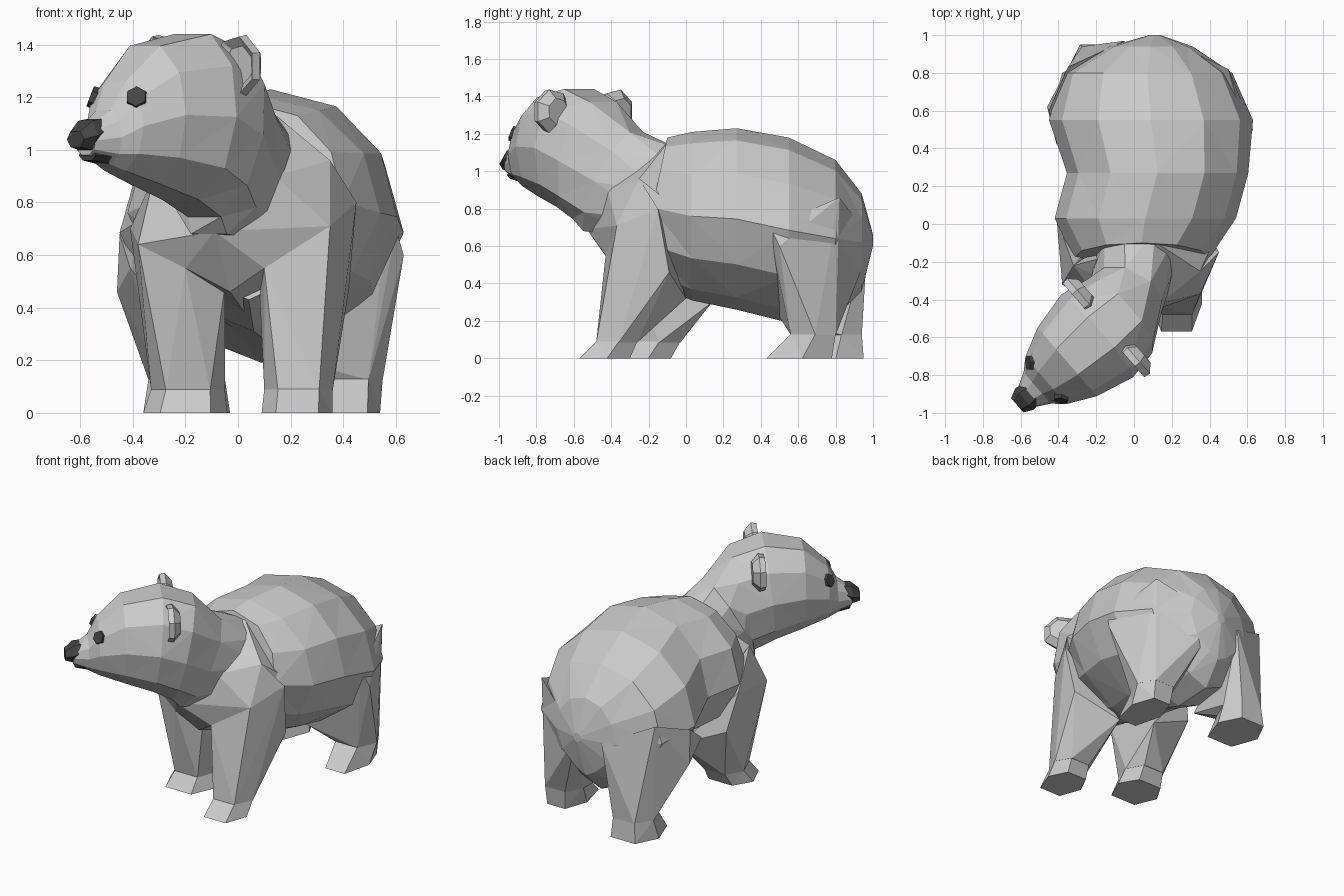
import bpy, bmesh
from math import sin, cos, pi, radians, copysign
from mathutils import Vector

if "Cube" in bpy.data.objects:
    bpy.data.objects.remove(bpy.data.objects["Cube"])

YAW = radians(49)                                  # head is turned to the side
FWD = Vector((-sin(YAW), -cos(YAW), 0))
SIDE = Vector((cos(YAW), -sin(YAW), 0))
HEAD = Vector((-0.135, -0.54, 0))                  # point midway between the ears

dark = bpy.data.materials.new("dark")
dark.diffuse_color = (0.06, 0.06, 0.06, 1)
dark.use_nodes = True
dark.node_tree.nodes["Principled BSDF"].inputs["Base Color"].default_value = dark.diffuse_color


def finish(name, bm, mat=None):
    bmesh.ops.recalc_face_normals(bm, faces=bm.faces)
    me = bpy.data.meshes.new(name)
    bm.to_mesh(me)
    bm.free()
    ob = bpy.data.objects.new(name, me)
    bpy.context.collection.objects.link(ob)
    if mat:
        me.materials.append(mat)
    return ob


def loft(name, rings, mat=None):
    """Skin a list of vertex rings, cap both ends, split into flat triangles."""
    bm = bmesh.new()
    rows = [[bm.verts.new(p) for p in r] for r in rings]
    n = len(rows[0])
    for a, b in zip(rows, rows[1:]):
        for i in range(n):
            j = (i + 1) % n
            bm.faces.new((a[i], a[j], b[j], b[i]))
    bm.faces.new(rows[0])
    bm.faces.new(rows[-1])
    bmesh.ops.triangulate(bm, faces=[f for f in bm.faces if len(f.verts) == 4],
                          quad_method='SHORT_EDGE')
    return finish(name, bm, mat)


def hull(name, points):
    """Convex block around a few corner points."""
    bm = bmesh.new()
    for p in points:
        bm.verts.new(p)
    res = bmesh.ops.convex_hull(bm, input=bm.verts)
    junk = {v for v in res["geom_interior"] + res["geom_unused"]
            if isinstance(v, bmesh.types.BMVert)}
    bmesh.ops.delete(bm, geom=list(junk), context='VERTS')
    return finish(name, bm)


def upright(cx, cy, yaw, hw, z0, z1, lean=0, n=10, e=0.85, e_low=0.85):
    """Rounded cross-section turned by yaw; lean pushes its bottom forward."""
    s = Vector((cos(yaw), -sin(yaw), 0))
    f = Vector((-sin(yaw), -cos(yaw), 0))
    top = sin(2 * pi * round(n / 4 - 0.01) / n)
    pts = []
    for i in range(n):
        c, t = cos(2 * pi * i / n), sin(2 * pi * i / n) / top
        c = copysign(abs(c) ** (e if t > -0.01 else e_low), c)
        mid = Vector((cx, cy, (z0 + z1) / 2 + t * (z1 - z0) / 2))
        pts.append(mid + s * c * hw - f * t * lean)
    return pts


def head_ring(f, hw, z0, z1, lean=0, n=10):
    p = HEAD + FWD * f
    return upright(p.x, p.y, YAW, hw, z0, z1, lean, n)


def flat_ring(z, x0, x1, y0, y1):
    """Horizontal six-sided leg section filling a box."""
    cx, cy, w, d = (x0 + x1) / 2, (y0 + y1) / 2, (x1 - x0) / 2, (y1 - y0) / 2
    return [(cx + w * a, cy + d * b, z) for a, b in
            ((1, 0.1), (0.55, 1), (-0.55, 1), (-1, 0.1), (-0.6, -1), (0.6, -1))]


# Body: sections from shoulders to rump
body = loft("bear_body", [
    upright(cx, y, 0, hw, z0, z1, lean, 12, 0.95, 1.7)
    for y, cx, hw, z0, z1, lean in (
        (-0.18, 0.04, 0.36, 0.43, 1.18, 0.08),
        (0.03, 0.06, 0.48, 0.31, 1.21, 0), (0.27, 0.125, 0.48, 0.26, 1.23, 0),
        (0.55, 0.09, 0.54, 0.19, 1.18, 0), (0.80, 0.07, 0.45, 0.22, 1.06, 0),
        (0.94, 0.09, 0.22, 0.36, 0.88, 0), (1.0, 0.11, 0.03, 0.60, 0.66, 0))])

# Neck and head in one sweep
parts = [loft("head", [
    upright(0.03, -0.14, 0, 0.22, 0.65, 1.12, 0.1),
    upright(-0.045, -0.39, radians(28), 0.21, 0.68, 1.21, 0.14),
    head_ring(-0.08, 0.26, 0.745, 1.37, 0.07), head_ring(0.08, 0.29, 0.81, 1.44, 0.03),
    head_ring(0.29, 0.24, 0.87, 1.395), head_ring(0.44, 0.165, 0.92, 1.26),
    head_ring(0.50, 0.11, 0.945, 1.15), head_ring(0.59, 0.06, 0.98, 1.09)])]

# Chest block joining neck, shoulders and front legs
parts.append(hull("chest", [
    (-.09, -.53, .69), (-.2, -.38, .55), (.1, -.43, .55), (-.03, -.37, .46),
    (.35, -.37, .71), (-.38, -.32, .64), (.35, -.25, .96), (-.32, -.22, .9),
    (.14, -.42, .9), (.06, .05, .33), (.12, -.1, 1.15), (.44, -.05, .8)]))

# Legs: foot section, ankle section, then corners where the limb meets the body
legs = {
    "front_leg_right": ((0, .09, .36, -.57, -.30), (.09, .10, .36, -.48, -.26), (
        (.35, -.37, .71), (.1, -.43, .55), (.42, -.09, .46), (.45, -.15, .8),
        (.12, 0, .32), (.08, -.2, .5), (.35, -.25, .96))),
    "front_leg_left": ((0, -.36, -.04, -.35, -.08), (.09, -.33, -.05, -.28, -.03), (
        (-.38, -.32, .64), (-.2, -.38, .55), (-.05, -.3, .48), (-.37, .1, .45),
        (-.41, .03, .7), (-.05, .14, .30), (-.32, -.22, .9))),
    "hind_leg_right": ((0, .30, .54, .43, .78), (.13, .28, .55, .56, .80), (
        (.63, .5, .6), (.5, .82, .86), (.12, 1, .63), (.54, .48, .5),
        (.15, .5, .22), (.6, .45, .7))),
    "hind_leg_left": ((0, -.36, -.03, .62, .95), (.13, -.34, -.05, .70, .94), (
        (-.46, .62, .46), (-.45, .6, .68), (-.35, .83, .76), (-.05, .97, .62),
        (-.08, .5, .22), (-.41, .42, .55), (-.15, .92, .36))),
}
for name, (foot, ankle, corners) in legs.items():
    parts.append(loft(name + "_foot", [flat_ring(*foot), flat_ring(*ankle)]))
    low = flat_ring(ankle[0] - 0.005, *ankle[1:])
    parts.append(hull(name, low + list(corners)))

# Fuse everything into one skin
for p in parts:
    m = body.modifiers.new("fuse", 'BOOLEAN')
    m.operation, m.object, m.solver = 'UNION', p, 'EXACT'
bpy.context.view_layer.update()
fused = bpy.data.meshes.new_from_object(
    body.evaluated_get(bpy.context.evaluated_depsgraph_get()))
body.modifiers.clear()
body.data = fused
for p in parts:
    bpy.data.objects.remove(p)


def disc(name, centre, u, v, w, sides, scales, mat=None):
    """Polygon plate: u, v are the half axes, w the half thickness."""
    rings = []
    for k, s in scales:
        rings.append([centre + w * k + (u * cos(2 * pi * i / sides + pi / 2)
                      + v * sin(2 * pi * i / sides + pi / 2)) * s for i in range(sides)])
    return loft(name, rings, mat)


# Ears (cupped at the front) and eyes, one on each side
for side, tag in ((1, "right"), (-1, "left")):
    out = SIDE * side
    c = HEAD + out * 0.225 + Vector((0, 0, 1.32))
    up = (Vector((0, 0, 1)) + out * 0.25).normalized()
    across = up.cross(FWD)
    disc("ear_" + tag, c, across * 0.12, up * 0.12, FWD * 0.035, 7,
         ((-1.2, 0.6), (0, 1), (1, 0.95), (0.3, 0.65)))
    n = (FWD * 0.7 + out * 0.6 + Vector((0, 0, 0.35))).normalized()
    u = Vector((0, 0, 1)).cross(n).normalized()
    e = HEAD + FWD * 0.432 + out * 0.118 + Vector((0, 0, 1.195))
    disc("eye_" + tag, e, u * 0.045, n.cross(u) * 0.045, n * 0.025, 6,
         ((-1, 1), (1, 0.9)), dark)

# Nose and mouth
loft("nose", [head_ring(0.53, 0.065, 1.04, 1.12, 0, 6),
              head_ring(0.59, 0.075, 1.0, 1.11, 0, 6),
              head_ring(0.64, 0.05, 1.01, 1.07, 0, 6)], dark)
loft("mouth", [head_ring(0.46, 0.085, 0.94, 1.0, 0, 6),
               head_ring(0.58, 0.05, 0.96, 1.0, 0, 6)], dark)
